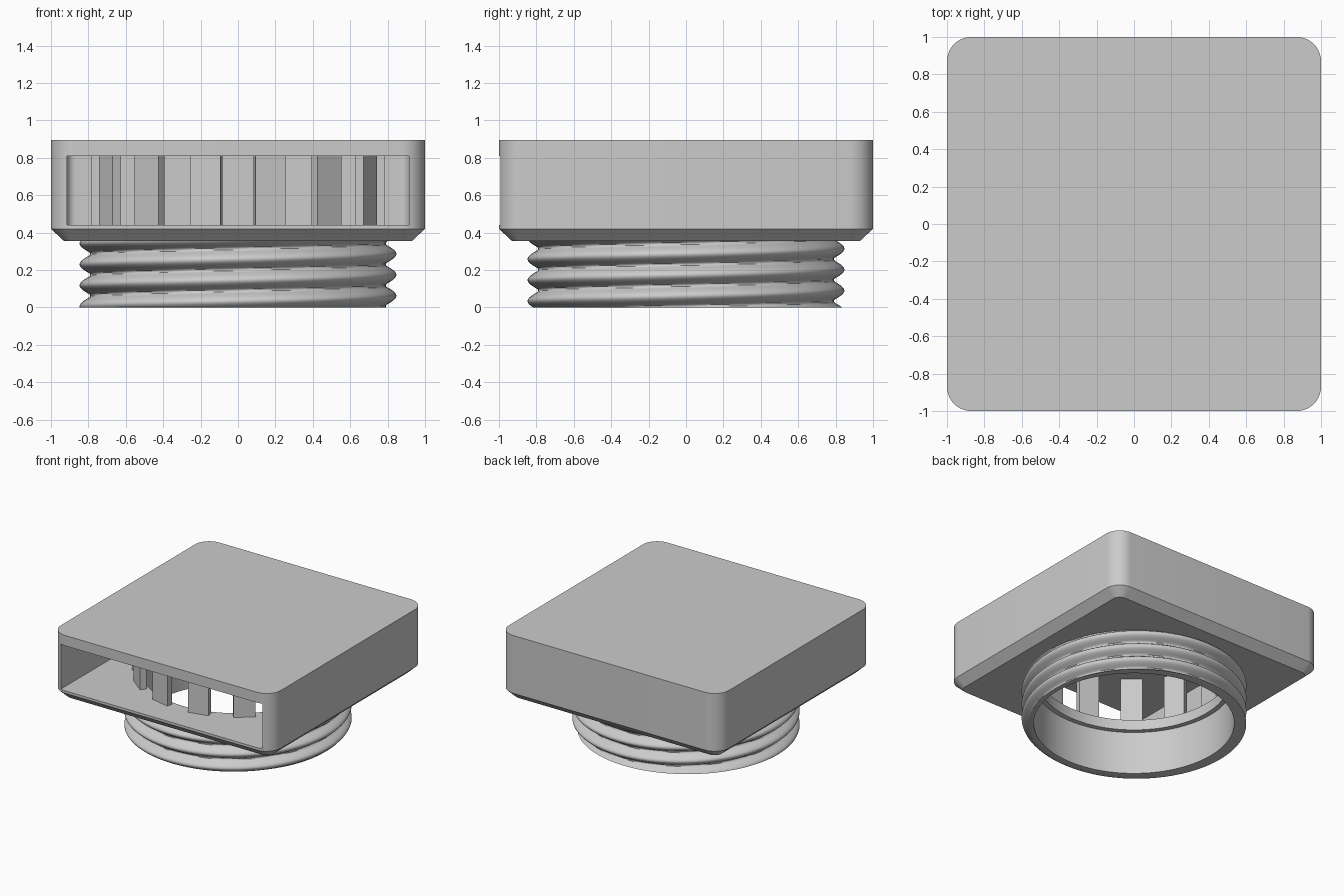
import bpy, bmesh, math
from mathutils import Matrix

if "Cube" in bpy.data.objects:
    bpy.data.objects.remove(bpy.data.objects["Cube"])

grey = bpy.data.materials.new("plain grey")
grey.use_nodes = True
grey.diffuse_color = (0.6, 0.6, 0.6, 1)
grey.node_tree.nodes["Principled BSDF"].inputs["Base Color"].default_value = (0.6, 0.6, 0.6, 1)


def finish(name, bm):
    bmesh.ops.recalc_face_normals(bm, faces=bm.faces)
    mesh = bpy.data.meshes.new(name)
    bm.to_mesh(mesh)
    bm.free()
    mesh.materials.append(grey)
    obj = bpy.data.objects.new(name, mesh)
    bpy.context.collection.objects.link(obj)
    return obj


def smooth(obj, degrees):
    bpy.ops.object.select_all(action="DESELECT")
    obj.select_set(True)
    bpy.context.view_layer.objects.active = obj
    bpy.ops.object.shade_smooth_by_angle(angle=math.radians(degrees))


def rounded_rect(x, y0, y1, radius, steps=10):
    """Outline of a rectangle with rounded corners, counter-clockwise."""
    points = []
    for quarter, (sx, y, sy) in enumerate([(1, y1, -1), (-1, y1, -1), (-1, y0, 1), (1, y0, 1)]):
        cx, cy = sx * (x - radius), y + sy * radius
        for i in range(steps + 1):
            a = math.pi / 2 * (quarter + i / steps)
            points.append((cx + radius * math.cos(a), cy + radius * math.sin(a)))
    return points


def bridge(bm, lower, upper):
    n = len(lower)
    for i in range(n):
        j = (i + 1) % n
        bm.faces.new((lower[i], lower[j], upper[j], upper[i]))


def loft(name, sections):
    """Closed solid through a stack of (outline, height) sections."""
    bm = bmesh.new()
    rings = [[bm.verts.new((x, y, z)) for x, y in outline] for outline, z in sections]
    for lower, upper in zip(rings, rings[1:]):
        bridge(bm, lower, upper)
    bm.faces.new(rings[0][::-1])
    bm.faces.new(rings[-1])
    return finish(name, bm)


def circle(radius, count=96):
    return [(radius * math.cos(math.tau * i / count), radius * math.sin(math.tau * i / count))
            for i in range(count)]


def cut(target, cutter):
    mod = target.modifiers.new("cut", "BOOLEAN")
    mod.operation = "DIFFERENCE"
    mod.solver = "EXACT"
    mod.object = cutter
    bpy.context.view_layer.objects.active = target
    bpy.ops.object.modifier_apply(modifier=mod.name)
    bpy.data.objects.remove(cutter)


# Square housing with a chamfered underside
FLOOR, CEILING, UNDERSIDE = 0.44, 0.81, 0.355
side = rounded_rect(1, -1, 1, 0.13)
housing = loft("housing", [(rounded_rect(0.93, -0.93, 0.93, 0.06), UNDERSIDE),
                           (side, 0.42), (side, 0.895)])

# Cavity open to the front, and round hole through the floor
cut(housing, loft("cavity_cutter", [(rounded_rect(0.915, -1.2, 0.915, 0.05), FLOOR),
                                    (rounded_rect(0.915, -1.2, 0.915, 0.05), CEILING)]))
cut(housing, loft("hole_cutter", [(circle(0.715), 0.3), (circle(0.715), 0.6)]))
smooth(housing, 25)

# Threaded neck: a tube whose outer radius follows a helix
SEGMENTS, ROWS, PITCH, TOP = 96, 48, 0.112, 0.36


def thread_radius(angle, z):
    turn = (z - 0.062) / PITCH - angle / math.tau
    offset = turn - round(turn)
    return 0.79 + 0.057 * max(0, math.cos(math.pi * offset * 1.12))


bm = bmesh.new()
angles = [math.tau * i / SEGMENTS for i in range(SEGMENTS)]
rings = []
for row in range(ROWS + 1):
    z = TOP * row / ROWS
    rings.append([bm.verts.new((thread_radius(a, z) * math.cos(a),
                                thread_radius(a, z) * math.sin(a), z)) for a in angles])
for z in (TOP, 0):
    rings.append([bm.verts.new((x, y, z)) for x, y in circle(0.755, SEGMENTS)])
for lower, upper in zip(rings, rings[1:] + rings[:1]):
    bridge(bm, lower, upper)
smooth(finish("threaded_neck", bm), 50)

# Ring of upright bars between floor and ceiling
BARS = 14
bm = bmesh.new()
for i in range(BARS):
    turn = Matrix.Rotation(math.tau * (i + 0.5) / BARS - math.pi / 2, 4, "Z")
    place = Matrix.Translation((0.76, 0, (FLOOR + CEILING) / 2))
    size = Matrix.Diagonal((0.05, 0.165, CEILING - FLOOR + 0.01, 1))
    bmesh.ops.create_cube(bm, size=1, matrix=turn @ place @ size)
finish("grille_bars", bm)
